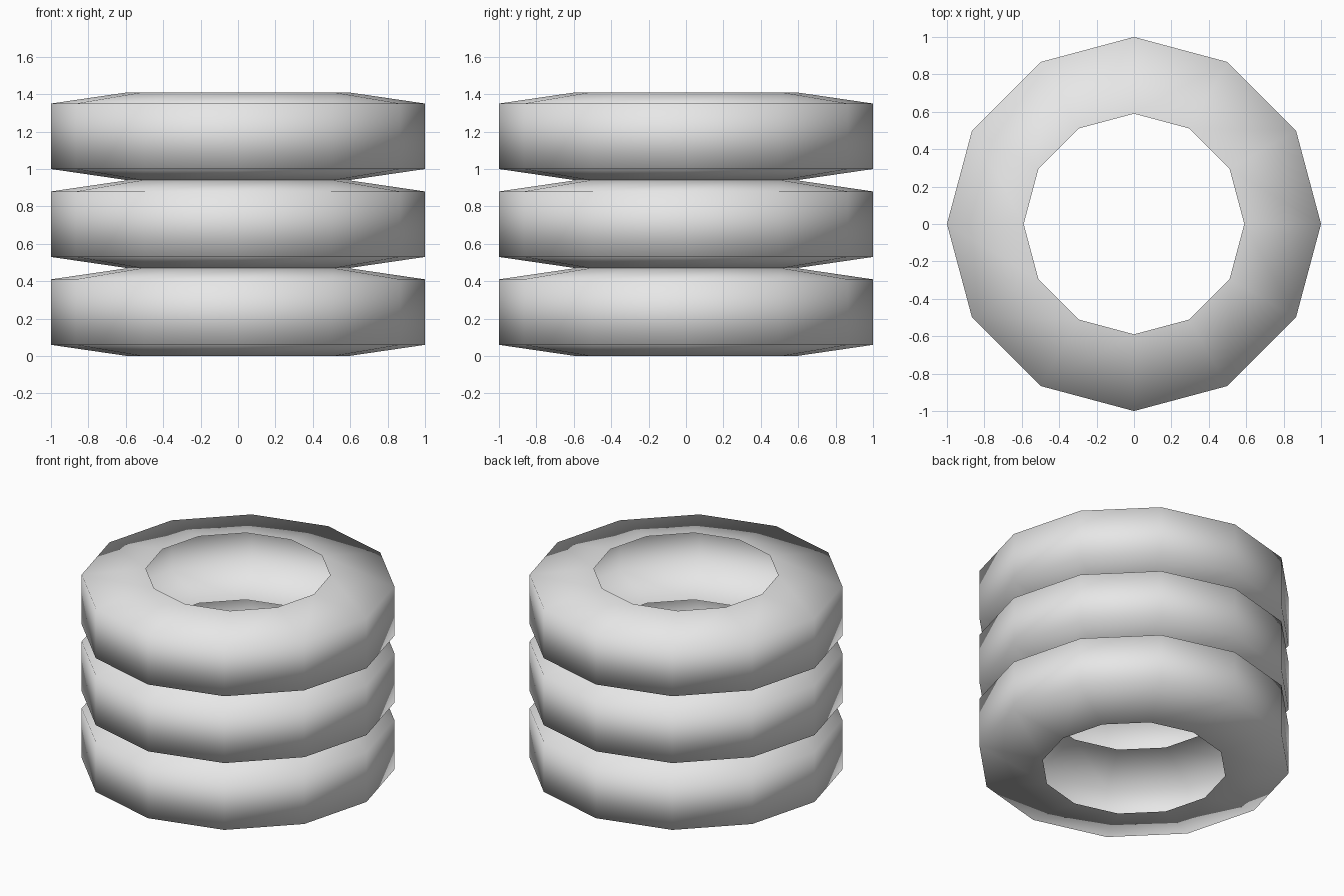
import bpy, bmesh, math

if "Cube" in bpy.data.objects:
    bpy.data.objects.remove(bpy.data.objects["Cube"])

SIDES = 12
PITCH = 0.47          # height of one tyre in the stack
# open cross-section (radius, height): lower lip, tread, upper lip
PROFILE = [(0.59, 0.0), (1.0, 0.06), (1.0, 0.41), (0.59, 0.47)]

rubber = bpy.data.materials.new("light_grey_rubber")
rubber.diffuse_color = (0.8, 0.8, 0.8, 1.0)
rubber.use_nodes = True
rubber.node_tree.nodes["Principled BSDF"].inputs["Base Color"].default_value = rubber.diffuse_color


def make_tyre(name, z):
    """Spin the open profile into a hollow, smooth-shaded tyre shell."""
    bm = bmesh.new()
    rings = []
    for r, h in PROFILE:
        angles = [2 * math.pi * i / SIDES for i in range(SIDES)]
        rings.append([bm.verts.new((r * math.cos(a), r * math.sin(a), h)) for a in angles])
    for low, high in zip(rings, rings[1:]):
        for i in range(SIDES):
            j = (i + 1) % SIDES
            face = bm.faces.new((low[i], low[j], high[j], high[i]))
            face.smooth = True
    mesh = bpy.data.meshes.new(name)
    bm.to_mesh(mesh)
    bm.free()
    mesh.materials.append(rubber)
    tyre = bpy.data.objects.new(name, mesh)
    tyre.location.z = z
    bpy.context.collection.objects.link(tyre)


# Stack of three tyres
for level, name in enumerate(("bottom_tyre", "middle_tyre", "top_tyre")):
    make_tyre(name, level * PITCH)
